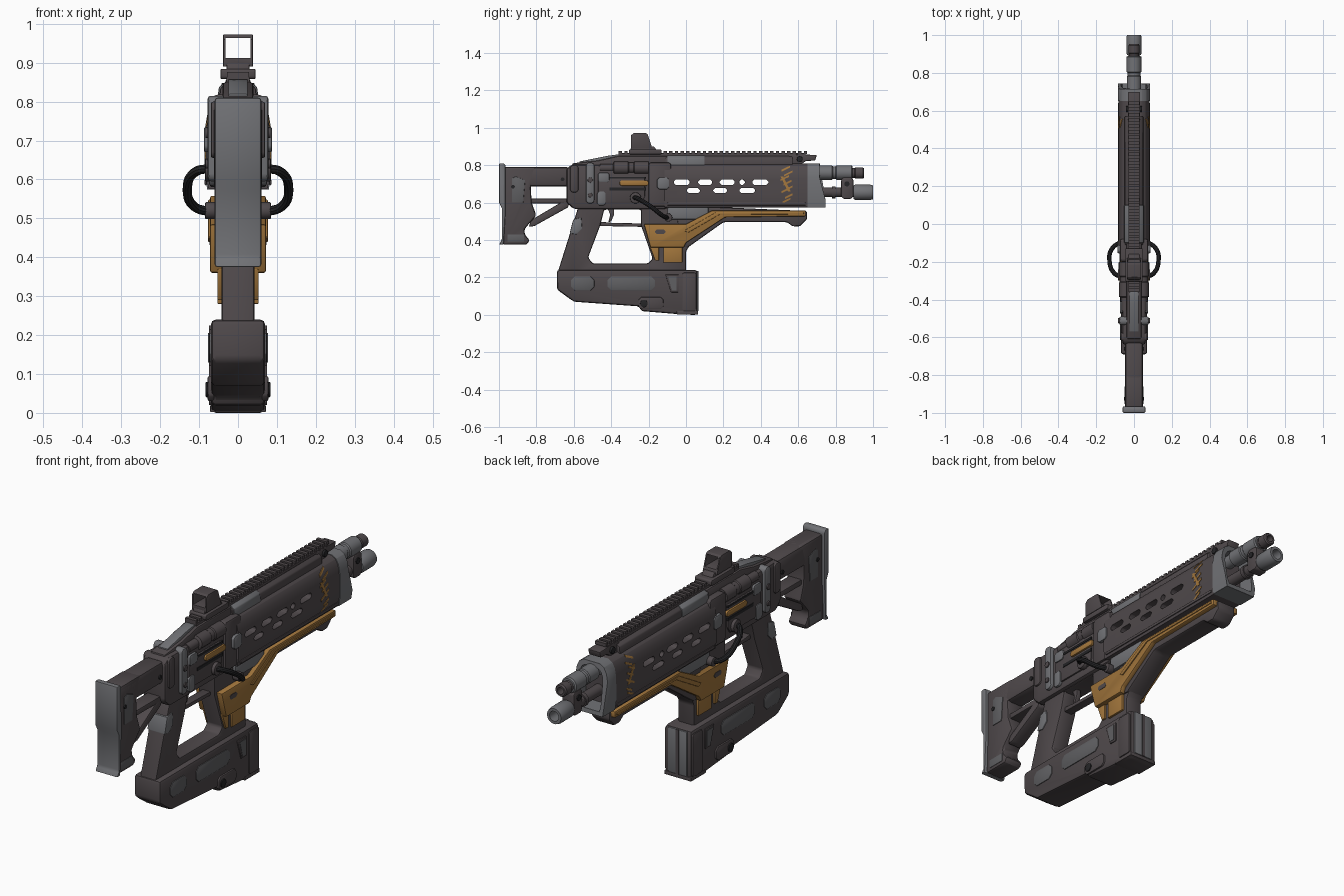
import bpy, bmesh, math
from mathutils import Vector

if "Cube" in bpy.data.objects:
    bpy.data.objects.remove(bpy.data.objects["Cube"])


def material(name, rgb):
    m = bpy.data.materials.new(name)
    m.diffuse_color = (*rgb, 1)
    m.use_nodes = True
    m.node_tree.nodes["Principled BSDF"].inputs["Base Color"].default_value = m.diffuse_color
    return m


DARK = material("dark warm grey", (0.078, 0.066, 0.070))
LIGHT = material("light grey", (0.165, 0.168, 0.180))
PANEL = material("panel grey", (0.115, 0.115, 0.122))
GOLD = material("ochre", (0.36, 0.18, 0.045))
BLACK = material("black", (0.018, 0.018, 0.020))


def finish(name, bm, mat, bevel=0, cutter=None, mode='DIFFERENCE', segs=2):
    """Turn a bmesh into an object, then bake its boolean and bevel."""
    bmesh.ops.recalc_face_normals(bm, faces=bm.faces)
    me = bpy.data.meshes.new(name)
    bm.to_mesh(me)
    bm.free()
    ob = bpy.data.objects.new(name, me)
    bpy.context.collection.objects.link(ob)
    if cutter:
        m = ob.modifiers.new("cut", 'BOOLEAN')
        m.object, m.operation, m.solver = cutter, mode, 'EXACT'
    if bevel:
        m = ob.modifiers.new("bevel", 'BEVEL')
        m.width, m.segments, m.limit_method = bevel, segs, 'ANGLE'
    if ob.modifiers:
        dg = bpy.context.evaluated_depsgraph_get()
        new = bpy.data.meshes.new_from_object(ob.evaluated_get(dg))
        ob.modifiers.clear()
        ob.data = new
    ob.data.materials.clear()
    if mat:
        ob.data.materials.append(mat)
    if cutter:
        bpy.data.objects.remove(cutter)
    return ob


def add_prism(bm, pts, a, b, axis):
    def place(p, t):
        return (t, p[0], p[1]) if axis == 'x' else (p[0], t, p[1])
    va = [bm.verts.new(place(p, a)) for p in pts]
    vb = [bm.verts.new(place(p, b)) for p in pts]
    bm.faces.new(va)
    bm.faces.new(vb)
    for i in range(len(pts)):
        j = (i + 1) % len(pts)
        bm.faces.new((va[i], va[j], vb[j], vb[i]))


def side(name, polys, half, mat, bevel=0.008, **kw):
    """Side profile (y, z) extruded across the full width."""
    bm = bmesh.new()
    for p in (polys if isinstance(polys[0], list) else [polys]):
        add_prism(bm, p, -half, half, 'x')
    return finish(name, bm, mat, bevel, **kw)


def plates(name, polys, x0, x1, mat, bevel=0.003):
    """Side profile (y, z) mirrored onto both flanks."""
    bm = bmesh.new()
    for p in (polys if isinstance(polys[0], list) else [polys]):
        for s in (1, -1):
            add_prism(bm, p, s * x0, s * x1, 'x')
    return finish(name, bm, mat, bevel)


def along(name, half, y0, y1, mat, bevel=0.004, slant=0, **kw):
    """Half cross-section (x, z) mirrored and extruded along y."""
    bm = bmesh.new()
    add_prism(bm, half + [(-x, z) for x, z in reversed(half)], y0, y1, 'y')
    for v in bm.verts:
        if slant and v.co.y > y1 - 1e-4 and v.co.z > 0.7:
            v.co.y -= slant
    return finish(name, bm, mat, bevel, **kw)


def rect(y0, y1, z0, z1, c=0.0):
    if not c:
        return [(y0, z0), (y1, z0), (y1, z1), (y0, z1)]
    return [(y0 + c, z0), (y1 - c, z0), (y1, z0 + c), (y1, z1 - c),
            (y1 - c, z1), (y0 + c, z1), (y0, z1 - c), (y0, z0 + c)]


def disc(y, z, r, n=16):
    return [(y + r * math.cos(i * math.tau / n), z + r * math.sin(i * math.tau / n)) for i in range(n)]


def turned(name, z, prof, mat, xs=(0,), n=28):
    """Turned part along y from (y, radius) pairs."""
    bm = bmesh.new()
    for x in xs:
        rings = [[bm.verts.new((x + r * math.cos(i * math.tau / n), y, z + r * math.sin(i * math.tau / n)))
                  for i in range(n)] for y, r in prof]
        for a, b in zip(rings, rings[1:]):
            for i in range(n):
                bm.faces.new((a[i], a[(i + 1) % n], b[(i + 1) % n], b[i]))
        bm.faces.new(rings[0])
        bm.faces.new(rings[-1])
    return finish(name, bm, mat)


# Stock: butt pad, column, top tube, braces
side("butt_pad", [(-1, .375), (-.975, .375), (-.965, .55), (-.965, .80), (-.975, .81), (-1, .81),
                  (-1, .60), (-.985, .57), (-.985, .40)], .06, LIGHT, .012)
side("stock_column", [(-.98, .375), (-.85, .375), (-.835, .40), (-.86, .425), (-.865, .455), (-.845, .48),
                      (-.80, .53), (-.825, .60), (-.83, .68), (-.80, .79), (-.98, .79)], .047, DARK, .012)
side("stock_tube", rect(-.97, -.62, .685, .79), .047, DARK, .018)
side("stock_lower_bar", rect(-.84, -.62, .595, .622), .035, DARK, .006)
side("stock_brace", [(-.84, .47), (-.81, .475), (-.63, .575), (-.62, .61), (-.67, .60), (-.83, .505)], .035, DARK, .006)
plates("stock_recess", [(-.93, .60), (-.87, .60), (-.86, .72), (-.91, .74), (-.93, .73)], .045, .050, PANEL)
plates("stock_screws", [disc(-.925, .685, .01), disc(-.66, .725, .01)], .045, .053, BLACK, 0)
plates("stock_heel_panel", rect(-.955, -.865, .39, .43), .045, .049, PANEL)

# Receiver
side("receiver", [(-.64, .60), (-.60, .565), (-.1, .565), (-.1, .79), (-.40, .80), (-.61, .805), (-.64, .78)],
     .062, DARK, .016)
side("receiver_top", [(-.61, .78), (-.1, .78), (-.1, .85), (-.36, .85), (-.47, .825), (-.61, .81)], .04, DARK, .01)
side("receiver_ramp", [(-.57, .805), (-.45, .815), (-.36, .84), (-.36, .858), (-.42, .85), (-.57, .82)], .025, LIGHT, .004)
side("receiver_front_block", rect(-.20, -.08, .58, .815, .01), .073, DARK, .01)
side("rear_clamp", rect(-.535, -.49, .595, .815, .012), .078, LIGHT, .008)
side("rear_ring", rect(-.62, -.575, .655, .80, .01), .07, DARK, .006)
plates("clamp_bolts", [disc(-.512, .72, .014), disc(-.512, .64, .012)], .07, .084, DARK, .002)
plates("receiver_side_panel", [(-.47, .60), (-.24, .60), (-.22, .63), (-.22, .74), (-.47, .74)], .055, .069, DARK, .005)
plates("receiver_lug", [rect(-.475, -.43, .585, .66, .01), rect(-.47, -.41, .71, .76, .008)], .06, .074, LIGHT)
plates("ochre_bar", rect(-.355, -.20, .69, .718, .008), .065, .078, GOLD)
plates("receiver_groove", [rect(-.41, -.215, .665, .68), rect(-.41, -.215, .728, .738)], .065, .072, BLACK, 0)
turned("side_tubes", .785, [(-.46, .022), (-.39, .022), (-.385, .034), (-.31, .034), (-.305, .030),
                            (-.28, .030), (-.275, .034), (-.20, .034)], DARK, (.045, -.045), 20)
plates("side_knob", rect(-.155, -.09, .67, .735, .012), .07, .088, LIGHT, .005)
plates("cable_sockets", [disc(-.27, .625, .03), disc(-.095, .52, .022)], .05, .085, DARK, .004)

# Side cables
for s, tag in ((1, "right"), (-1, "left")):
    cu = bpy.data.curves.new("cable", 'CURVE')
    cu.dimensions, cu.bevel_depth, cu.bevel_resolution, cu.use_fill_caps = '3D', .012, 3, True
    path = [(.07, -.28, .628), (.105, -.26, .622), (.13, -.19, .58), (.112, -.125, .53), (.06, -.09, .515)]
    sp = cu.splines.new('BEZIER')
    sp.bezier_points.add(len(path) - 1)
    for bp, (x, y, z) in zip(sp.bezier_points, path):
        bp.co = Vector((s * x, y, z))
        bp.handle_left_type = bp.handle_right_type = 'AUTO'
    tmp = bpy.data.objects.new("cable_path", cu)
    bpy.context.collection.objects.link(tmp)
    me = bpy.data.meshes.new_from_object(tmp.evaluated_get(bpy.context.evaluated_depsgraph_get()))
    bpy.data.objects.remove(tmp)
    me.materials.clear()
    me.materials.append(BLACK)
    bpy.context.collection.objects.link(bpy.data.objects.new("cable_" + tag, me))

# Shroud with through slots, front collar, painted dashes
SEC = [(.04, .808), (.062, .795), (.075, .77), (.082, .73), (.083, .62), (.076, .575)]
slots = [rect(y, y + w, .695, .723, .01) for y, w in ((-.065, .085), (.065, .075), (.18, .08), (.285, .03), (.355, .085))]
slots += [rect(y, y + w, .652, .677, .01) for y, w in ((.005, .07), (.145, .075), (.285, .085))]
along("shroud", SEC, -.115, .66, DARK, .003, cutter=side("slot_cutter", slots, .2, None, 0), segs=1)
cavity = along("collar_cutter", [(x * .82, .69 + (z - .69) * .82) for x, z in SEC], .60, .80, None, 0)
along("shroud_collar", [(x + .003, z + (.002 if z > .7 else -.001)) for x, z in SEC], .65, .745, LIGHT, .003,
      slant=.03, cutter=cavity, segs=1)
dashes = [[(y, z), (y + .045, z + .022), (y + .045, z + .032), (y, z + .010)] for y, z in
          ((.51, .765), (.525, .74), (.505, .715), (.52, .69), (.535, .665), (.51, .65), (.53, .62), (.515, .595))]
dashes += [[(.505, .74), (.52, .74), (.56, .66), (.545, .66)]]
for i, d in enumerate(dashes):
    along("paint_dash_%d" % i, [(x + .002, z + .002) for x, z in SEC], .50, .57, GOLD, 0,
          cutter=side("dash_cutter", d, .2, None, 0), mode='INTERSECT')
plates("shroud_lower_rib", rect(-.1, .64, .585, .60), .08, .086, DARK)

# Top rail
along("rail_base", [(.026, .85), (.045, .835), (.05, .80)], -.11, .57, DARK)
along("rail_base_plate", [(.03, .852), (.049, .838), (.054, .80)], -.10, .10, LIGHT)
along("rail", [(.022, .84), (.03, .85), (.03, .862), (.022, .864)], -.36, .64, DARK, 0)
side("rail_teeth", [rect(-.36 + .03 * i, -.342 + .03 * i, .86, .876) for i in range(34)], .028, DARK, 0)
side("rail_nose", [(.55, .80), (.61, .80), (.64, .822), (.69, .825), (.70, .855), (.55, .858)], .032, DARK, .005)
plates("rail_nose_bolt", disc(.608, .832, .016), .03, .042, BLACK, .002)

# Reflex sight
window = along("window_cutter", [(.032, .912), (.032, .964)], -.5, 0, None, 0)
side("sight_hood", [(-.293, .89), (-.18, .89), (-.205, .965), (-.215, .972), (-.28, .972), (-.293, .96)],
     .038, DARK, .004, cutter=window)
side("sight_neck", [(-.30, .87), (-.15, .87), (-.17, .90), (-.293, .90)], .03, DARK, .004)
side("sight_base", rect(-.305, -.13, .858, .884, .005), .045, DARK, .003)

# Barrels
turned("upper_barrel", .76, [(.60, .03), (.71, .03), (.71, .038), (.78, .038), (.785, .034), (.80, .034),
                             (.805, .039), (.885, .039), (.89, .033)], LIGHT)
turned("upper_muzzle", .758, [(.88, .026), (.90, .026), (.905, .030), (.945, .030), (.952, .025),
                              (.952, .016), (.91, .016)], DARK)
turned("lower_barrel", .655, [(.60, .026), (.78, .026), (.78, .032), (.80, .032), (.80, .026), (.91, .026)], DARK)
turned("lower_muzzle", .655, [(.895, .036), (.905, .041), (.985, .041), (1.0, .037), (1.0, .024), (.93, .024)], LIGHT)
side("barrel_clamp", rect(.83, .895, .62, .735, .012), .032, DARK, .006)
plates("barrel_clamp_pin", disc(.86, .70, .014), .03, .037, BLACK, 0)

# Lower frame: grip, fore column, hand rest
hole = side("hole_cutter", [(-.437, .562), (-.459, .477), (-.523, .307), (-.50, .275), (-.203, .275),
                            (-.178, .30), (-.24, .477), (-.24, .562)], .2, None, 0)
side("grip_frame", [(-.575, .58), (-.60, .50), (-.685, .23), (-.62, .20), (0, .20), (.0, .34), (.02, .37),
                    (.10, .425), (.10, .58)], .043, DARK, .01, cutter=hole)
side("hand_rest", [(-.06, .57), (-.02, .36), (.01, .36), (.20, .495), (.54, .495), (.57, .473), (.61, .473),
                   (.648, .512), (.648, .555), (.12, .578)], .05, DARK, .01)
side("under_shroud_block", rect(-.1, .12, .51, .58, .01), .058, LIGHT, .006)
side("grip_band", [(-.603, .51), (-.56, .52), (-.555, .46), (-.585, .43), (-.622, .435)], .047, LIGHT, .004)
side("trigger_guard", [(-.47, .475), (-.22, .47), (-.22, .488), (-.40, .492), (-.46, .498)], .022, DARK, .004)
side("trigger", [(-.42, .57), (-.385, .57), (-.385, .535), (-.40, .50), (-.415, .495), (-.405, .535)], .012, DARK, .003)
plates("ochre_cover", [(-.225, .485), (0, .485), (.14, .558), (.64, .558), (.64, .527), (.21, .522), (.0, .385),
                       (-.012, .36), (-.19, .36)], .04, .072, GOLD, .006)
plates("ochre_skirt", [[(-.195, .37), (-.145, .37), (-.145, .29), (-.165, .29)], rect(-.12, -.02, .28, .37)],
       .04, .053, GOLD)
plates("ochre_ridge", [(-.01, .45), (.16, .548), (.63, .548), (.63, .538), (.18, .536), (.01, .438)], .07, .077, GOLD)
plates("cover_slot", rect(-.165, -.11, .432, .455, .008), .07, .0735, DARK, 0)

# Magazine box
side("magazine_box", [(-.69, .24), (-.69, .135), (-.60, .07), (-.25, .045), (-.24, .02), (-.06, .005), (.03, 0),
                      (.06, 0), (.06, .24)], .07, DARK, .014)
plates("magazine_panels", [rect(-.615, -.49, .13, .205, .02), rect(-.42, -.165, .13, .205, .02)], .066, .0735, PANEL)
plates("magazine_front_trim", [[(-.11, .215), (-.04, .215), (-.04, .12), (-.08, .12)],
                               rect(-.02, .055, .02, .225, .008)], .066, .075, DARK)
plates("magazine_trim_recess", [(-.095, .205), (-.05, .205), (-.05, .13), (-.075, .13)], .07, .077, PANEL, 0)
along("magazine_nose", [(.05, .235), (.05, .02)], .055, .066, LIGHT, .004)
along("magazine_nose_groove", [(.008, .235), (.008, .02)], .06, .068, DARK, 0)
plates("magazine_latch", rect(-.255, -.12, .03, .095, .015), .06, .078, DARK, .005)
plates("latch_button", disc(-.225, .06, .02), .07, .083, BLACK, .002)
side("magazine_foot", rect(-.05, .064, .002, .02), .072, DARK, .003)

# Smooth shading with sharp edges kept
bpy.ops.object.select_all(action='DESELECT')
for ob in bpy.context.scene.objects:
    if ob.type == 'MESH':
        ob.select_set(True)
        bpy.context.view_layer.objects.active = ob
bpy.ops.object.shade_smooth_by_angle(angle=math.radians(30))
